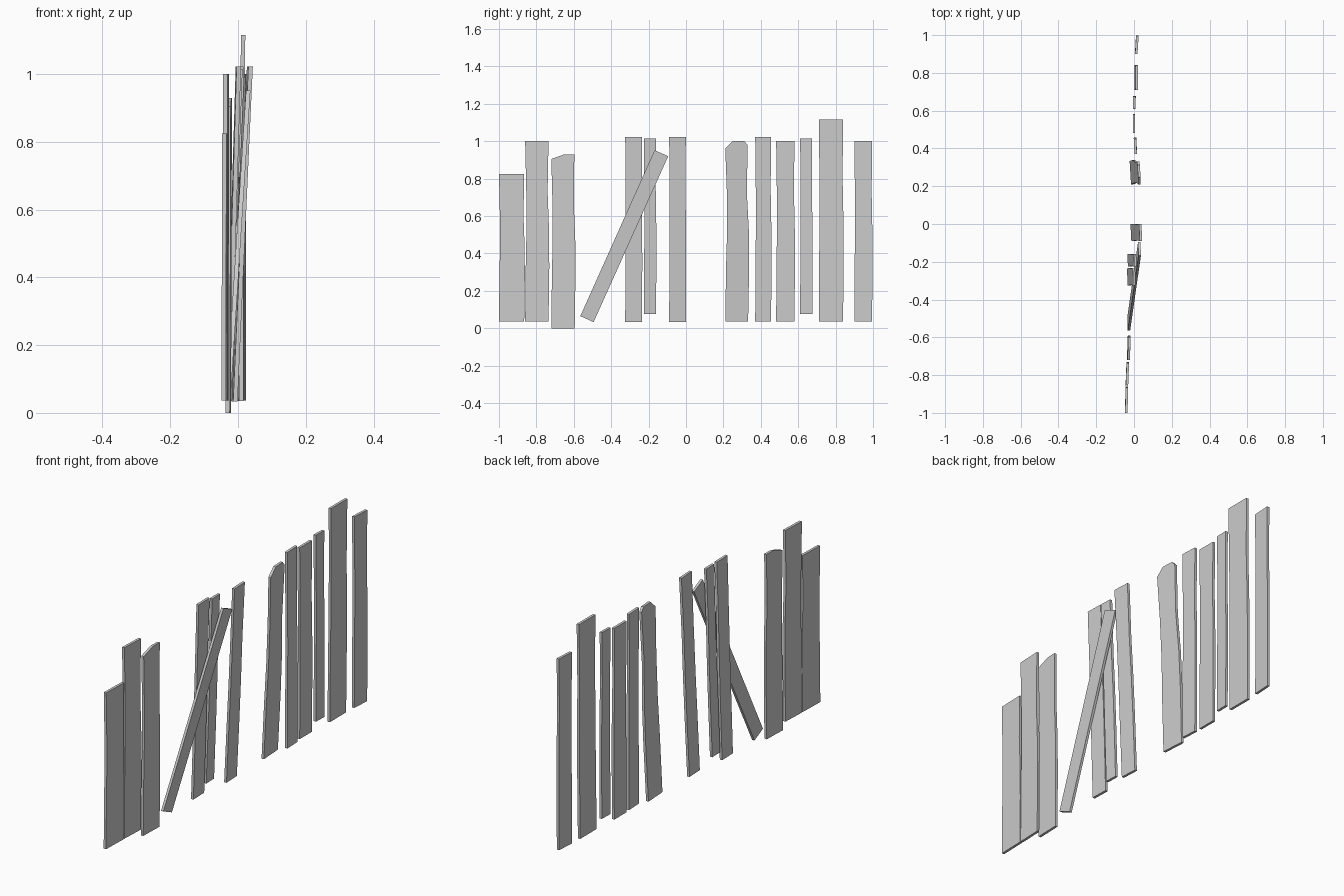
import bpy, bmesh, math

THICK = 0.013


def slab(name, outline, x_at):
    """Extrude a (y, z) outline through the board thickness; x_at(y, z) gives its mid plane."""
    bm = bmesh.new()
    back = [bm.verts.new((x_at(y, z) - THICK / 2, y, z)) for y, z in outline]
    front = [bm.verts.new((x_at(y, z) + THICK / 2, y, z)) for y, z in outline]
    bm.faces.new(front)
    bm.faces.new(back[::-1])
    n = len(outline)
    for i in range(n):
        j = (i + 1) % n
        bm.faces.new((back[i], back[j], front[j], front[i]))
    bmesh.ops.recalc_face_normals(bm, faces=bm.faces)
    me = bpy.data.meshes.new(name)
    bm.to_mesh(me)
    bm.free()
    ob = bpy.data.objects.new(name, me)
    bpy.context.collection.objects.link(ob)
    return ob


# Gentle hand-cut waver of the long edges: (height fraction, left shift, right shift)
WAVER = [(0.3, 0.003, 0.004), (0.5, 0.007, 0.003), (0.72, 0.006, -0.005)]


def plank(name, y0, y1, z0, z1, xb, xt, yaw, sway, top=None):
    """Upright board; xb/xt are its depth at foot and head, top an optional cut."""
    h, ym = z1 - z0, (y0 + y1) / 2
    right = [(y1 + r * sway, z0 + f * h) for f, l, r in WAVER]
    left = [(y0 + l * sway, z0 + f * h) for f, l, r in reversed(WAVER)]
    head = top or [(y1, z1), (y0, z1)]
    outline = [(y0, z0), (y1, z0)] + right + head + left
    slab(name, outline,
         lambda y, z: xb + (xt - xb) * (z - z0) / h + yaw * (y - ym))


# Upright planks: y range, z range, foot x, head x, yaw, edge waver
PLANKS = [
    (-1.0, -0.865, 0.037, 0.825, -0.040, -0.039, 0.03, 0.8),
    (-0.86, -0.735, 0.037, 1.0, -0.036, -0.035, 0.04, 1),
    (-0.72, -0.595, 0.0, 0.93, -0.029, -0.026, 0.03, 1),
    (-0.325, -0.235, 0.033, 1.022, -0.029, 0.001, -0.03, 0.3),
    (-0.225, -0.16, 0.076, 1.015, -0.027, 0.006, -0.03, 0.4),
    (-0.09, -0.001, 0.033, 1.022, -0.010, 0.035, -0.05, 0.4),
    (0.21, 0.332, 0.037, 1.0, -0.013, 0.027, -0.06, 1.4),
    (0.37, 0.455, 0.035, 1.022, 0.008, 0.007, -0.05, 0.5),
    (0.482, 0.58, 0.037, 1.0, 0.0, 0.0, 0.0, 0.6),
    (0.61, 0.675, 0.076, 1.015, 0.002, 0.001, 0.03, 0.5),
    (0.71, 0.84, 0.037, 1.115, 0.008, 0.015, 0.0, 0.6),
    (0.9, 0.995, 0.037, 1.0, 0.014, 0.015, 0.06, 0.5),
]
# Boards with broken or clipped heads
CUTS = {
    3: [(-0.597, 0.93), (-0.65, 0.93), (-0.72, 0.905)],
    7: [(0.33, 0.98), (0.312, 1.0), (0.25, 1.0), (0.21, 0.962)],
}
for i, row in enumerate(PLANKS, 1):
    plank(f"fence_plank_{i:02d}", *row, top=CUTS.get(i))

# Loose plank leaning across its neighbours
slab("leaning_plank",
     [(-0.565, 0.065), (-0.494, 0.033), (-0.095, 0.92), (-0.168, 0.952)],
     lambda y, z: -0.028 + 0.058 * (z - 0.05) / 0.9)
